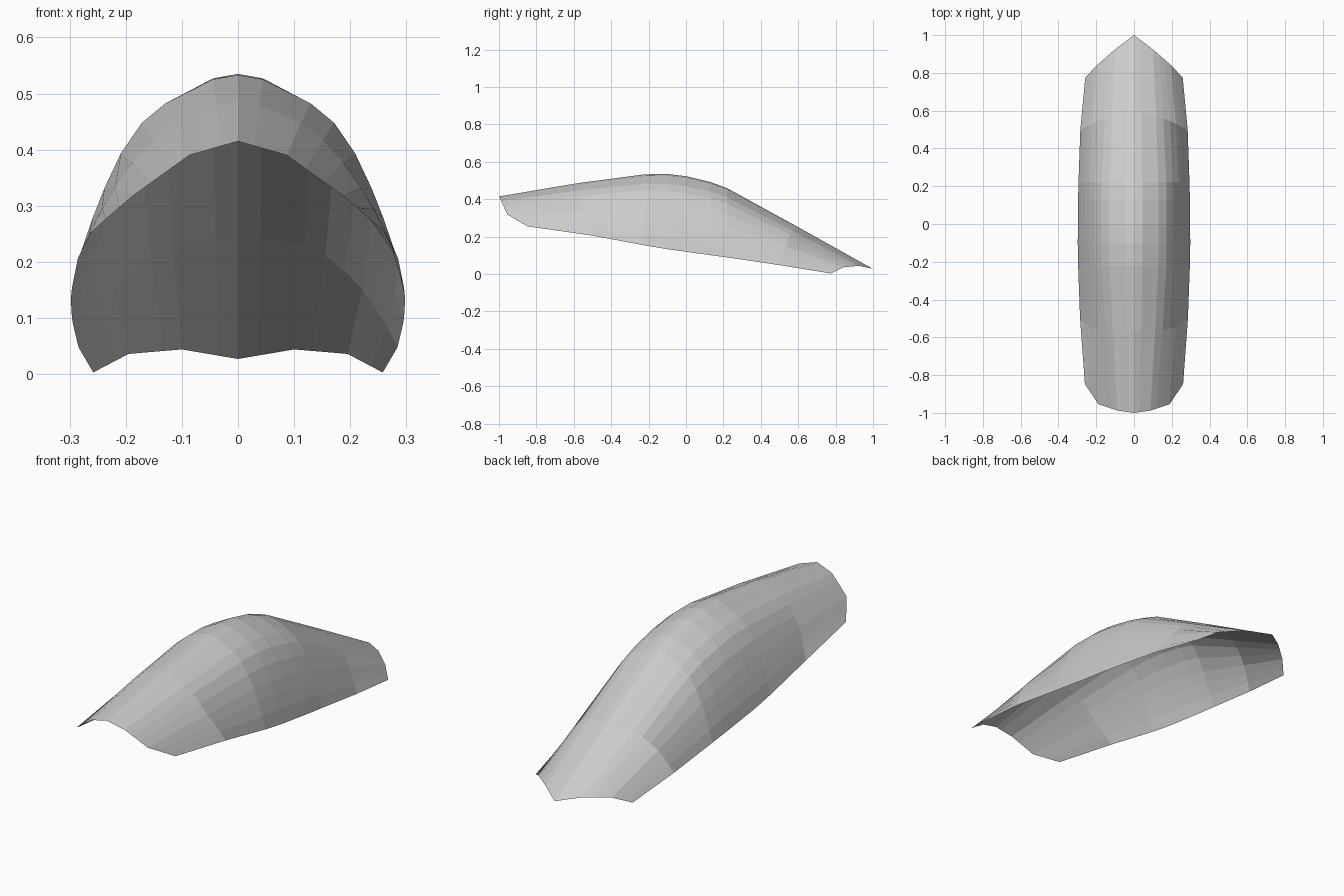
import bpy, bmesh
from mathutils import Vector

if "Cube" in bpy.data.objects:
    bpy.data.objects.remove(bpy.data.objects["Cube"])

# Half cross-section as fractions (across, up): ridge to lower edge
PROFILE = [(0, 1), (.15, .98), (.29, .925), (.436, .868), (.58, .775), (.705, .633),
           (.805, .468), (.875, .33), (.95, .16), (1, 0)]
# Outlines of the two open ends, ridge to lower edge
FRONT = [(0, -1, .415), (.087, -.988, .39), (.187, -.955, .318), (.26, -.848, .255)]
REAR = [(0, 1, .027), (.1, .925, .044), (.195, .842, .036), (.258, .775, .003)]
# Middle stations: y, ridge height, edge half-width, edge height
STATIONS = [(-.22, .533, .296, .153), (-.1, .535, .298, .133), (0, .523, .297, .119),
            (.13, .492, .296, .101), (.22, .459, .294, .089)]


def end_row(points):
    """Split each of the three end segments into three."""
    pts = [Vector(p) for p in points]
    row = [a.lerp(b, k / 3) for a, b in zip(pts, pts[1:]) for k in range(3)]
    return row + [pts[-1]]


def section(y, top, width, low):
    return [Vector((fx * width, y, low + fz * (top - low))) for fx, fz in PROFILE]


def blend(a, b, t, widen, lift):
    """Row between two others, slightly bulged."""
    row = []
    for p, q in zip(a, b):
        v = p.lerp(q, t)
        row.append(Vector((v.x * widen, v.y, v.z + lift)))
    return row


front, rear = end_row(FRONT), end_row(REAR)
mid = [section(*s) for s in STATIONS]
rows = [front, blend(front, mid[0], .55, 1.02, .007), *mid,
        blend(mid[-1], rear, .5, 1.03, .002), rear]

# Curved open shell, lofted through the rows on both sides
bm = bmesh.new()
grid = []
for row in rows:
    full = [Vector((-p.x, p.y, p.z)) for p in reversed(row[1:])] + row
    grid.append([bm.verts.new(p) for p in full])
for a, b in zip(grid, grid[1:]):
    for i in range(len(a) - 1):
        bm.faces.new((a[i], a[i + 1], b[i + 1], b[i]))
bm.normal_update()
mesh = bpy.data.meshes.new("curved_shell")
bm.to_mesh(mesh)
bm.free()
shell = bpy.data.objects.new("curved_shell", mesh)
bpy.context.collection.objects.link(shell)
